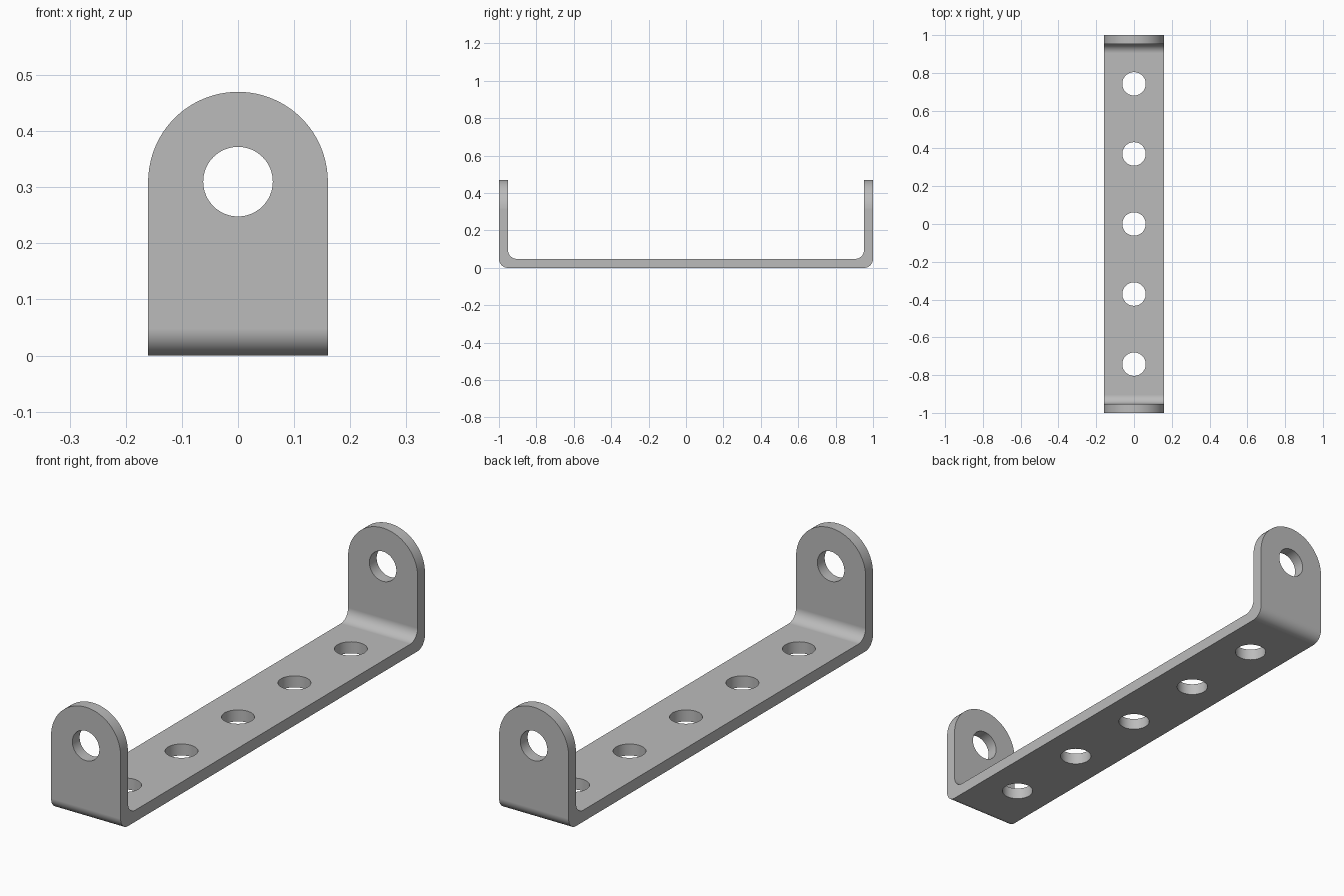
import bpy
from math import pi, sin, cos, radians
from mathutils import Vector

if "Cube" in bpy.data.objects:
    bpy.data.objects.remove(bpy.data.objects["Cube"], do_unlink=True)

HALF_WIDTH, THICK, BEND = 0.16, 0.048, 0.048
TOP, HOLE_R = 0.47, 0.062
EYE_Z = TOP - HALF_WIDTH

steel = bpy.data.materials.new("steel_grey")
steel.use_nodes = True
GREY = (0.5, 0.5, 0.5, 1)
steel.diffuse_color = GREY
steel.node_tree.nodes["Principled BSDF"].inputs["Base Color"].default_value = GREY


def arc(u, v, r, start, end, steps):
    """Points on a circular arc, angles in degrees."""
    angles = [radians(start + (end - start) * i / steps) for i in range(steps + 1)]
    return [(u + r * cos(a), v + r * sin(a)) for a in angles]


def prism(name, outline, place, axis):
    """Extrude a closed outline symmetrically along an axis."""
    axis = Vector(axis)
    n = len(outline)
    base = [Vector(place(u, v)) for u, v in outline]
    verts = [p - axis for p in base] + [p + axis for p in base]
    faces = [tuple(range(n)), tuple(range(2 * n - 1, n - 1, -1))]
    faces += [(i, i + n, (i + 1) % n + n, (i + 1) % n) for i in range(n)]
    mesh = bpy.data.meshes.new(name)
    mesh.from_pydata(verts, [], faces)
    mesh.materials.append(steel)
    obj = bpy.data.objects.new(name, mesh)
    bpy.context.collection.objects.link(obj)
    bpy.ops.object.select_all(action='DESELECT')
    bpy.context.view_layer.objects.active = obj
    obj.select_set(True)
    bpy.ops.object.mode_set(mode='EDIT')
    bpy.ops.mesh.select_all(action='SELECT')
    bpy.ops.mesh.normals_make_consistent(inside=False)
    bpy.ops.object.mode_set(mode='OBJECT')
    return obj


def cut(target, tool, operation):
    """Apply a boolean and discard the tool."""
    tool.hide_render = True
    mod = target.modifiers.new("cut", 'BOOLEAN')
    mod.operation, mod.solver, mod.object = operation, 'EXACT', tool
    bpy.context.view_layer.objects.active = target
    bpy.ops.object.modifier_apply(modifier=mod.name)
    bpy.data.objects.remove(tool, do_unlink=True)


# Bent strip: U profile with rounded outer and inner corners
r_out, r_in = BEND, BEND
inner = 1 - THICK
right_half = arc(1 - r_out, r_out, r_out, -90, 0, 12)
right_half += [(1, TOP + 0.1), (inner, TOP + 0.1)]
right_half += arc(inner - r_in, THICK + r_in, r_in, 0, -90, 12)
profile = right_half + [(-y, z) for y, z in reversed(right_half)]
bracket = prism("bracket", profile, lambda y, z: (0, y, z), (HALF_WIDTH, 0, 0))

# Round the tops of both end lugs
arch = arc(0, EYE_Z, HALF_WIDTH, 0, 180, 64)
arch = [(HALF_WIDTH + 0.001, EYE_Z)] + arch[1:-1] + [(-HALF_WIDTH - 0.001, EYE_Z)]
arch += [(-HALF_WIDTH - 0.001, -0.1), (HALF_WIDTH + 0.001, -0.1)]
cut(bracket, prism("lug_outline", arch, lambda x, z: (x, 0, z), (0, 1.2, 0)), 'INTERSECT')

# Holes through the lugs and along the base
circle = arc(0, 0, HOLE_R, 0, 360, 64)[:-1]
cut(bracket, prism("lug_hole", circle, lambda x, z: (x, 0, EYE_Z + z), (0, 1.2, 0)),
    'DIFFERENCE')
for i in range(-2, 3):
    cut(bracket, prism("base_hole", circle, lambda x, y: (x, y + i * 0.371, 0), (0, 0, 0.2)),
        'DIFFERENCE')

# Smooth bends and rims, flat faces kept flat
bpy.ops.object.select_all(action='DESELECT')
bracket.select_set(True)
bpy.context.view_layer.objects.active = bracket
bpy.ops.object.shade_smooth_by_angle(angle=radians(35))
weighted = bracket.modifiers.new("flat_normals", 'WEIGHTED_NORMAL')
weighted.keep_sharp = True
